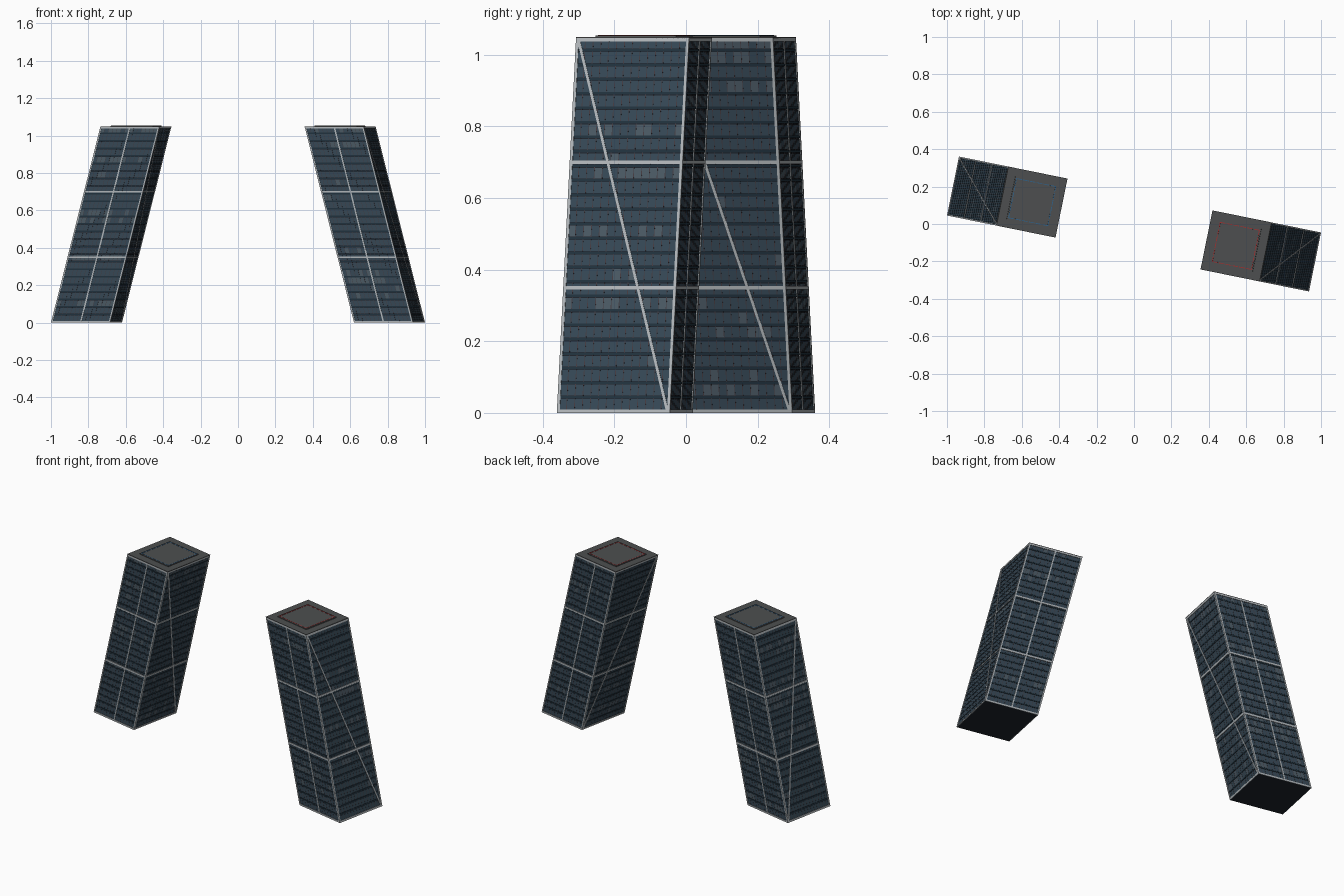
import bpy, bmesh, math, random
from mathutils import Matrix, Vector

if "Cube" in bpy.data.objects:
    bpy.data.objects.remove(bpy.data.objects["Cube"])

random.seed(4)
HEIGHT, HALF, CORE = 1.05, 0.161, 0.157     # height, outer half width, glass core half width
FLOORS, COLS = 26, 14
LEAN = 0.27 / HEIGHT


def material(name, rgb):
    m = bpy.data.materials.new(name)
    m.diffuse_color = (*rgb, 1)
    m.use_nodes = True
    m.node_tree.nodes["Principled BSDF"].inputs["Base Color"].default_value = m.diffuse_color
    return m


STEEL = material("steel", (0.42, 0.45, 0.47))
GLASS = material("glass", (0.035, 0.062, 0.088))
PALE = material("pale_glass", (0.065, 0.095, 0.12))
DARK = material("dark_core", (0.012, 0.016, 0.023))
SPANDREL = material("spandrel", (0.014, 0.030, 0.045))
MULLION = material("mullion", (0.055, 0.042, 0.05))
ROOF = material("roof_grey", (0.075, 0.078, 0.08))
BLUE = material("blue_paint", (0.03, 0.12, 0.25))
RED = material("red_paint", (0.35, 0.03, 0.03))


def prism(bm, k, quad, d0, d1):
    """Four (u, z) points on facade k, thickened from depth d0 out to d1."""
    rot = Matrix.Rotation(k * math.pi / 2, 3, 'Z')
    a = [bm.verts.new(rot @ Vector((u, -d0, z))) for u, z in quad]
    b = [bm.verts.new(rot @ Vector((u, -d1, z))) for u, z in quad]
    bm.faces.new(a)
    bm.faces.new(b)
    for i in range(4):
        j = (i + 1) % 4
        bm.faces.new((a[i], a[j], b[j], b[i]))


def rect(bm, k, u0, u1, z0, z1, d0, d1):
    prism(bm, k, [(u0, z0), (u1, z0), (u1, z1), (u0, z1)], d0, d1)


def finish(bm, name, mat, place):
    bm.transform(place)
    bmesh.ops.recalc_face_normals(bm, faces=bm.faces)
    me = bpy.data.meshes.new(name)
    bm.to_mesh(me)
    bm.free()
    me.materials.append(mat)
    bpy.context.collection.objects.link(bpy.data.objects.new(name, me))


def tower(side, turn, diag, paint):
    # shear for the lean, then turn and set in place
    shear = Matrix.Identity(4)
    shear[0][2] = LEAN
    place = (Matrix.Rotation(turn, 4, 'Z') @ Matrix.Translation((-0.828, 0.006, 0))
             @ Matrix.Identity(4))
    place = (Matrix.Rotation(turn, 4, 'Z') @ Matrix.Translation((-0.81, 0.171, 0))
             @ Matrix.Rotation(math.radians(-11.5), 4, 'Z') @ shear)

    # solid core
    bm = bmesh.new()
    rect(bm, 0, -CORE, CORE, 0, HEIGHT - 0.004, -CORE, CORE)
    finish(bm, side + "_core", DARK, place)

    # window panes, floor bands and mullions on all four facades
    glass, pale, bands, mull = (bmesh.new() for _ in range(4))
    fh, cw = HEIGHT / FLOORS, 2 * CORE / COLS
    for k in range(4):
        for f in range(FLOORS):
            z = f * fh
            rect(bands, k, -CORE, CORE, z, z + 0.007, CORE, CORE + 0.002)
            chance = random.choice((0.0, 0.0, 0.1, 0.5))
            for c in range(COLS):
                u = -CORE + c * cw
                target = pale if random.random() < chance else glass
                rect(target, k, u + 0.001, u + cw - 0.001, z + 0.008, z + fh - 0.002,
                     CORE, CORE + 0.001)
        for c in range(1, COLS):
            u = -CORE + c * cw
            rect(mull, k, u - 0.001, u + 0.001, 0, HEIGHT - 0.004, CORE, CORE + 0.0015)
    finish(glass, side + "_window_panes", GLASS, place)
    finish(pale, side + "_pale_panes", PALE, place)
    finish(bands, side + "_floor_bands", SPANDREL, place)
    finish(mull, side + "_mullions", MULLION, place)

    # steel frame: corners, levels, centre posts and diagonals
    bm = bmesh.new()
    w = 0.004
    for k in range(4):
        for s in (-1, 1):
            u = s * (HALF - w)
            rect(bm, k, u - w, u + w, 0, HEIGHT - 0.003, CORE, HALF)
        for z in (0.005, HEIGHT / 3, HEIGHT * 2 / 3, HEIGHT - 0.008):
            rect(bm, k, -HALF, HALF, z - 0.005, z + 0.005, CORE, HALF)
        if k % 2 == 0:
            rect(bm, k, -w, w, 0, HEIGHT - 0.003, CORE, HALF - 0.0005)
        else:
            t = diag * (HALF - 0.006) * (1 if k == 1 else -1)
            prism(bm, k, [(-t - w, 0), (-t + w, 0), (t + w, HEIGHT - 0.004),
                          (t - w, HEIGHT - 0.004)], CORE, HALF - 0.0005)
    finish(bm, side + "_steel_frame", STEEL, place)

    # roof slab and raised landing pad
    bm = bmesh.new()
    rect(bm, 0, -HALF, HALF, HEIGHT - 0.004, HEIGHT, -HALF, HALF)
    rect(bm, 0, -0.115, 0.115, HEIGHT, HEIGHT + 0.004, -0.115, 0.115)
    finish(bm, side + "_roof_and_pad", ROOF, place)

    # painted border of the pad, dashed on all sides
    bm = bmesh.new()
    z = HEIGHT + 0.004
    for k in range(4):
        for i in range(6):
            u = -0.108 + i * 0.037
            rect(bm, k, u, u + (0.031), z, z + 0.001, 0.105, 0.109)
    finish(bm, side + "_pad_border", paint, place)


tower("left_tower", 0, -1, BLUE)
tower("right_tower", math.pi, 1, RED)
